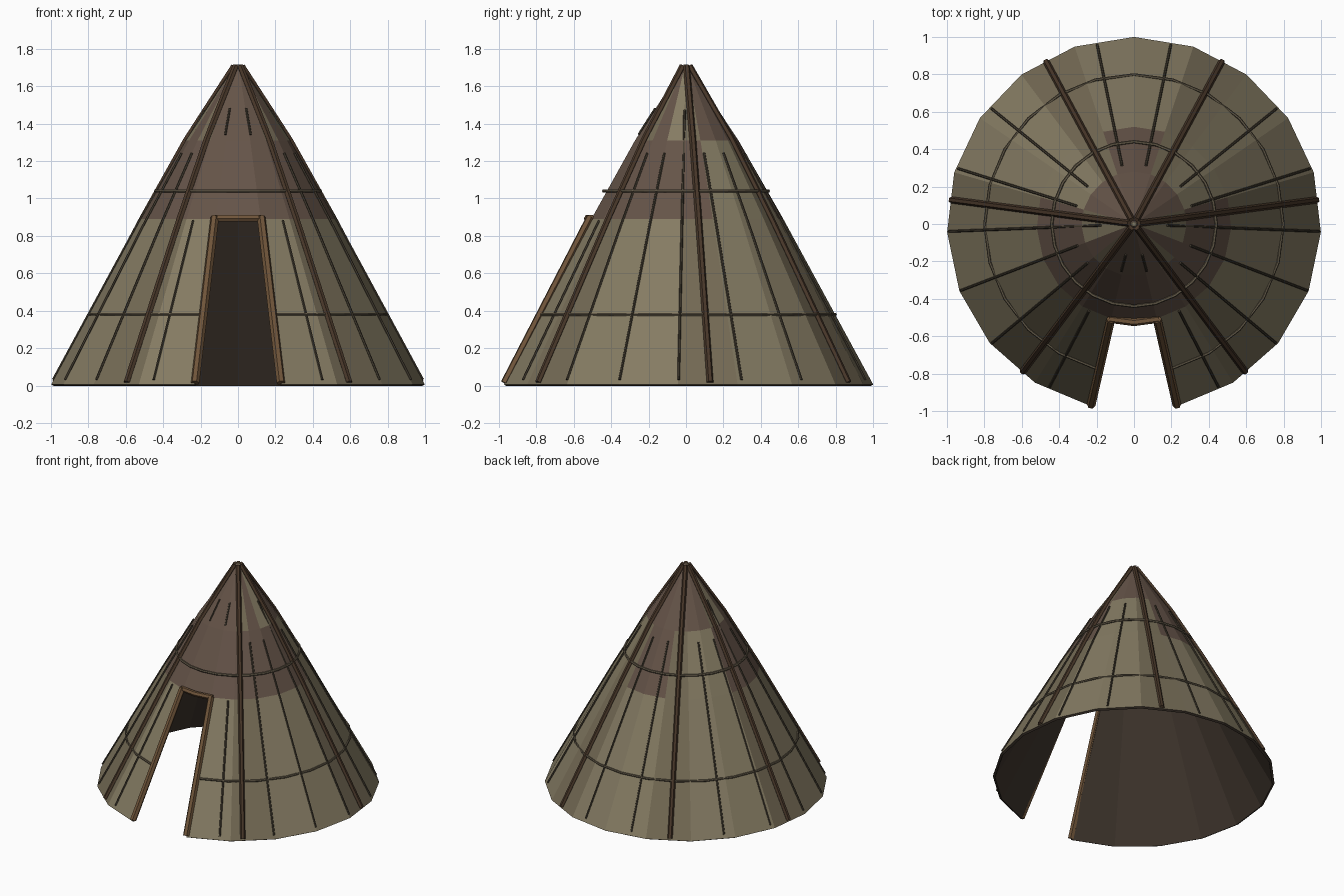
import bpy, bmesh
from math import sin, cos, radians

if "Cube" in bpy.data.objects:
    bpy.data.objects.remove(bpy.data.objects["Cube"])

# Cone profile (radius, height); angles run from the back (+y), door gap at the front
PROFILE = [(1.0, 0.006), (0.52, 0.89), (0.28, 1.31), (0.012, 1.715)]
STEP, HALF = 18.5, 9


def mat(name, r, g, b):
    m = bpy.data.materials.new(name)
    m.diffuse_color = (r, g, b, 1)
    m.use_nodes = True
    m.node_tree.nodes["Principled BSDF"].inputs["Base Color"].default_value = m.diffuse_color
    return m


hide_light = mat("hide_light", 0.235, 0.20, 0.125)
hide_dark = mat("hide_dark", 0.175, 0.145, 0.09)
patch = mat("patch", 0.13, 0.088, 0.065)
inside = mat("inside", 0.05, 0.036, 0.026)
pole_wood = mat("pole_wood", 0.065, 0.038, 0.022)
door_wood = mat("door_wood", 0.16, 0.09, 0.042)
seam = mat("seam", 0.062, 0.05, 0.033)
cord = mat("cord", 0.13, 0.105, 0.068)


def radius_at(z):
    for (r0, z0), (r1, z1) in zip(PROFILE, PROFILE[1:]):
        if z <= z1:
            break
    return r0 + (r1 - r0) * (z - z0) / (z1 - z0)


def facet_scale(a):
    # flat panels lie inside the true circle between corners
    d = abs((a + 180) % 360 - 180)
    if d > STEP * HALF:
        return cos(radians(13.5)) / cos(radians(180 - d))
    return cos(radians(STEP / 2)) / cos(radians(d % STEP - STEP / 2))


def on_cone(a, z, out=0.0):
    r = radius_at(z) * facet_scale(a) + out
    return (r * sin(radians(a)), r * cos(radians(a)), z + out * 0.5)


def tube(name, paths, radius, material, cyclic=False, res=1):
    cu = bpy.data.curves.new(name, 'CURVE')
    cu.dimensions = '3D'
    cu.bevel_depth = radius
    cu.bevel_resolution = res
    cu.use_fill_caps = True
    for pts in paths:
        s = cu.splines.new('POLY')
        s.points.add(len(pts) - 1)
        for p, c in zip(s.points, pts):
            p.co = (*c, 1)
        s.use_cyclic_u = cyclic
        s.use_smooth = False
    cu.materials.append(material)
    ob = bpy.data.objects.new(name, cu)
    bpy.context.collection.objects.link(ob)
    return ob


# Hide cover: faceted cone with patched panels, door panel left out at the bottom
bm = bmesh.new()
angles = [STEP * k for k in range(-HALF, HALF + 1)]
rings = [[bm.verts.new((r * sin(radians(a)), r * cos(radians(a)), z)) for a in angles]
         for r, z in PROFILE]
n = len(angles)
for band in range(3):
    for i in range(n):
        if i == n - 1 and band == 0:
            continue
        j = (i + 1) % n
        f = bm.faces.new((rings[band][j], rings[band][i], rings[band + 1][i], rings[band + 1][j]))
        mid = 180 if i == n - 1 else abs(angles[i] + STEP / 2)
        f.material_index = 1 if i % 3 == 1 else 0
        if band == 1 and (mid > 74 or mid < 18):
            f.material_index = 2
        if band == 2 and not 74 < mid < 111 and not 130 < mid < 148:
            f.material_index = 2
bm.faces.new(rings[3])
bmesh.ops.recalc_face_normals(bm, faces=bm.faces)
if sum(f.normal.z for f in bm.faces) < 0:
    bmesh.ops.reverse_faces(bm, faces=bm.faces)
me = bpy.data.meshes.new("hide_cover")
bm.to_mesh(me)
bm.free()
for m in (hide_light, hide_dark, patch, inside):
    me.materials.append(m)
cover = bpy.data.objects.new("hide_cover", me)
bpy.context.collection.objects.link(cover)
sol = cover.modifiers.new("thickness", 'SOLIDIFY')
sol.thickness = 0.018
sol.offset = -1
sol.material_offset = 3
sol.material_offset_rim = 3

# Six main poles lying on the cover and meeting at the tip
heights = [0.016, 0.89, 1.31, 1.705]
tube("main_poles", [[on_cone(s * a, z, 0.003) for z in heights]
                    for a in (28.4, 82.5, 143) for s in (-1, 1)], 0.018, pole_wood)

# Thin seam ribs
ribs = [(11.6, 1.24), (51, 1.24), (72.5, 1.24), (92.3, 1.47),
        (111, 1.24), (130, 1.24), (152.6, 0.88)]
tube("seam_ribs", [[on_cone(s * a, z, 0.003) for z in (0.03, 0.85, top)]
                   for a, top in ribs for s in (-1, 1)], 0.007, seam)
tube("tip_seams", [[on_cone(s * 165, z, 0.003) for z in (1.34, 1.48)]
                   for s in (-1, 1)], 0.006, seam)

# Lashing hoops: the lower one stops at the door
lower = [-165 + 330 * k / 22 for k in range(23)]
tube("lower_hoop", [[(0.798 * sin(radians(a)), 0.798 * cos(radians(a)), 0.38) for a in lower]],
     0.008, cord)
tube("upper_hoop", [[(0.44 * sin(radians(15 * k)), 0.44 * cos(radians(15 * k)), 1.04)
                     for k in range(24)]], 0.009, cord, cyclic=True)

# Door frame: two jambs and a slightly bent lintel
tube("door_jambs", [[(s * 0.229, -0.968, 0.014), (s * 0.124, -0.51, 0.9)] for s in (-1, 1)],
     0.023, door_wood)
tube("door_lintel", [[(-0.135, -0.508, 0.893), (0, -0.526, 0.893), (0.135, -0.508, 0.893)]],
     0.02, door_wood)
